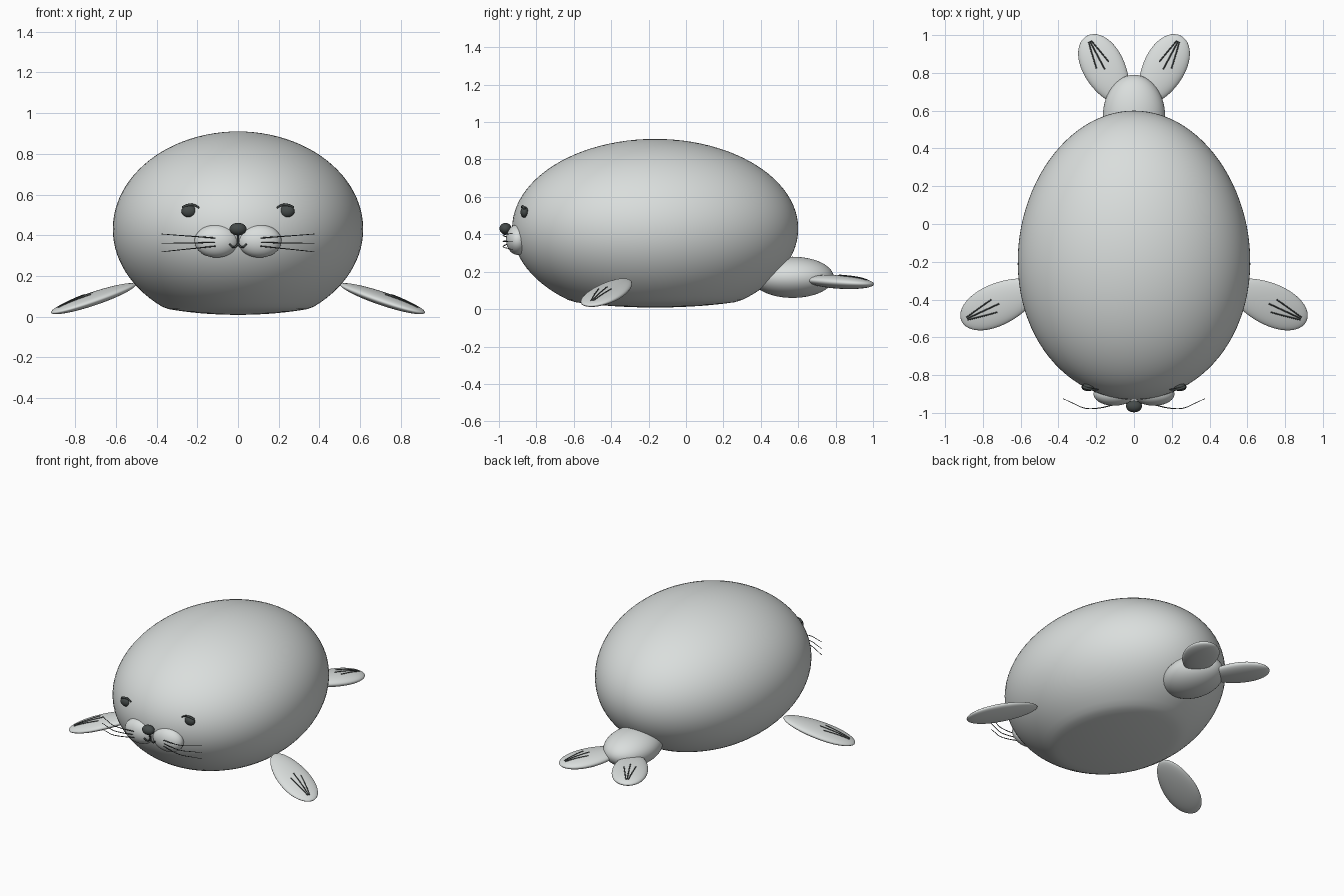
import bpy, math
from mathutils import Vector, Matrix

cube = bpy.data.objects.get("Cube")
if cube:
    bpy.data.objects.remove(cube)


def material(name, rgb):
    m = bpy.data.materials.new(name)
    m.use_nodes = True
    m.diffuse_color = (*rgb, 1)
    m.node_tree.nodes["Principled BSDF"].inputs["Base Color"].default_value = (*rgb, 1)
    return m


FUR = material("pale grey", (0.70, 0.73, 0.72))
DARK = material("charcoal", (0.06, 0.07, 0.068))


def ellipsoid(name, radii, mat, matrix=Matrix(), segs=48, shape=None):
    """Smooth ellipsoid, optionally reshaped point by point, then placed."""
    bpy.ops.mesh.primitive_uv_sphere_add(segments=segs, ring_count=segs // 2)
    ob = bpy.context.object
    ob.name = name
    for v in ob.data.vertices:
        p = Vector(a * r for a, r in zip(v.co, radii))
        v.co = matrix @ (shape(p) if shape else p)
    ob.data.materials.append(mat)
    bpy.ops.object.shade_smooth()
    return ob


def strand(name, points, radius, mat=DARK, taper=1.0):
    """Thin smooth tube through the points."""
    cu = bpy.data.curves.new(name, "CURVE")
    cu.dimensions = "3D"
    cu.bevel_depth = radius
    cu.bevel_resolution = 2
    cu.resolution_u = 8
    cu.use_fill_caps = True
    sp = cu.splines.new("BEZIER")
    sp.bezier_points.add(len(points) - 1)
    for i, (bp, p) in enumerate(zip(sp.bezier_points, points)):
        bp.co = p
        bp.handle_left_type = bp.handle_right_type = "AUTO"
        bp.radius = 1 + (taper - 1) * i / (len(points) - 1)
    cu.materials.append(mat)
    ob = bpy.data.objects.new(name, cu)
    bpy.context.collection.objects.link(ob)
    return ob


# Egg body, a little wider toward the head, with a flattened belly
def body_shape(p):
    p.x *= 1 - 0.06 * p.y
    z = p.z + 0.43
    if z < 0.04:
        z = 0.04 - (0.04 - z) * 0.35
    return Vector((p.x, p.y - 0.165, z))


ellipsoid("body", (0.615, 0.765, 0.48), FUR, segs=96, shape=body_shape)
ellipsoid("tail_base", (0.165, 0.22, 0.11), FUR, Matrix.Translation((0, 0.57, 0.17)))
ellipsoid("nose", (0.042, 0.032, 0.031), DARK, Matrix.Translation((0, -0.965, 0.43)))


def flipper(name, centre, direction, size):
    """Leaf-shaped flipper with three grooves meeting near the tip."""
    long = Vector(direction).normalized()
    wide = Vector((0, 0, 1)).cross(long).normalized()
    up = long.cross(wide)
    place = Matrix.Translation(centre) @ Matrix((long, wide, up)).transposed().to_4x4()
    length, width, thick = size

    def leaf(p):
        p.y *= 1 + 0.12 * p.x / length
        return p

    ellipsoid(name, size, FUR, place, shape=leaf)
    for n, side in enumerate((-1, 0, 1)):
        points = []
        for k in range(6):
            t = k / 5
            u = 0.83 - t * (0.85 if side == 0 else 0.72)
            v = side * (0.06 + 0.27 * t)
            h = thick * math.sqrt(1 - u * u - v * v)
            points.append(place @ leaf(Vector((u * length, v * width, h))))
        strand(f"{name}_groove_{n + 1}", points, 0.0035)


for s, side in ((1, "left"), (-1, "right")):
    flipper(f"{side}_front_flipper", (0.71 * s, -0.42, 0.088), (0.43 * s, -0.2, -0.15),
            (0.235, 0.11, 0.03))
    flipper(f"{side}_hind_flipper", (0.155 * s, 0.82, 0.145), (0.47 * s, 0.88, -0.06),
            (0.2, 0.11, 0.036))

    # Muzzle pad
    ellipsoid(f"{side}_muzzle", (0.108, 0.062, 0.081), FUR,
              Matrix.Translation((0.106 * s, -0.9, 0.371)))

    # Eye and its inner upper lid
    ellipsoid(f"{side}_eye", (0.036, 0.022, 0.03), DARK,
              Matrix.Translation((0.242 * s, -0.863, 0.518)), 24)
    strand(f"{side}_eyelid", [(0.272 * s, -0.862, 0.535), (0.24 * s, -0.873, 0.549),
                              (0.212 * s, -0.876, 0.546), (0.19 * s, -0.876, 0.534)],
           0.008, taper=0.5)

    # Half of the curled mouth
    strand(f"{side}_mouth", [(0, -0.945, 0.36), (0.008 * s, -0.943, 0.347),
                             (0.024 * s, -0.944, 0.342), (0.042 * s, -0.95, 0.357)], 0.005)

    # Whiskers sweep outward and back
    for n, (root, tip) in enumerate(((0.386, 0.406), (0.364, 0.36), (0.346, 0.318))):
        path = [(0.11, -0.958, 0), (0.19, -0.975, 0.3), (0.26, -0.975, 0.55),
                (0.32, -0.95, 0.78), (0.375, -0.925, 1)]
        strand(f"{side}_whisker_{n + 1}",
               [(x * s, y, root + (tip - root) * t) for x, y, t in path], 0.003, taper=0.5)

strand("lip_line", [(0, -0.955, 0.41), (0, -0.948, 0.385), (0, -0.944, 0.352)], 0.005)
